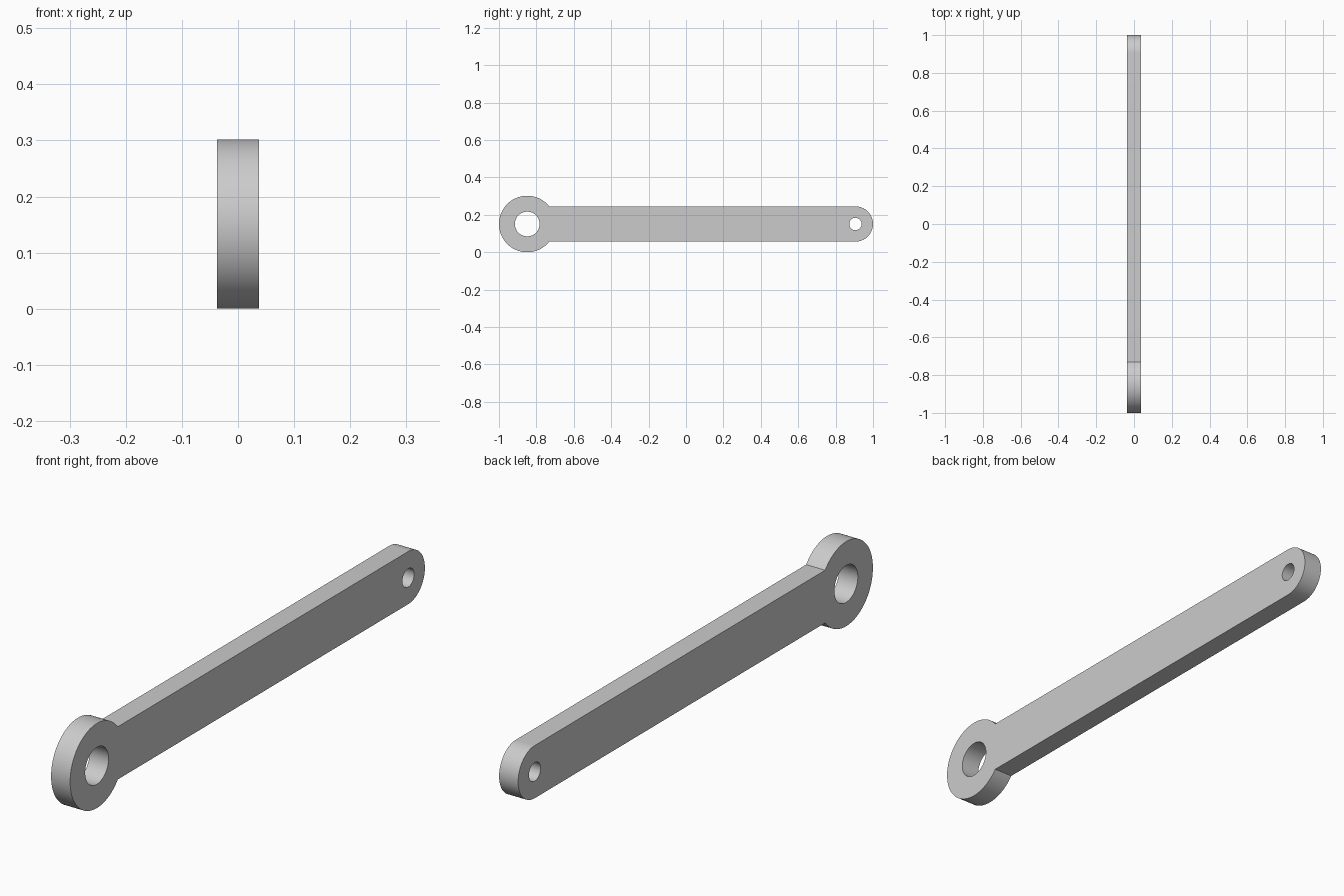
import bpy
import bmesh
from math import asin, cos, sin, pi, radians

cube = bpy.data.objects.get("Cube")
if cube:
    bpy.data.objects.remove(cube, do_unlink=True)

THICK = 0.075
RING_R, RING_HOLE = 0.151, 0.066
BAR_R, BAR_HOLE = 0.094, 0.033
RING_Y, BAR_Y = RING_R - 1, 1 - BAR_R


def arc(cy, r, start, end, steps):
    """Points (y, z) along an arc, both ends included."""
    angles = [start + (end - start) * i / steps for i in range(steps + 1)]
    return [(cy + r * cos(a), RING_R + r * sin(a)) for a in angles]


def add_loop(bm, points):
    verts = [bm.verts.new((-THICK / 2, y, z)) for y, z in points]
    return [bm.edges.new((v, verts[i - 1])) for i, v in enumerate(verts)]


# Outline: big ring meeting a straight bar with a rounded end
meet = asin(BAR_R / RING_R)
outline = (arc(RING_Y, RING_R, meet, 2 * pi - meet, 72)
           + arc(BAR_Y, BAR_R, -pi / 2, pi / 2, 40))

bm = bmesh.new()
edges = add_loop(bm, outline)
# Pin holes at both ends
for cy, r in ((RING_Y, RING_HOLE), (BAR_Y, BAR_HOLE)):
    edges += add_loop(bm, arc(cy, r, 0, 2 * pi, 64)[:-1])

# Fill the profile and give it thickness
bmesh.ops.triangle_fill(bm, edges=edges, use_beauty=True, use_dissolve=False)
sheet = bmesh.ops.extrude_face_region(bm, geom=bm.faces[:], use_keep_orig=True)
top = [g for g in sheet["geom"] if isinstance(g, bmesh.types.BMVert)]
bmesh.ops.translate(bm, verts=top, vec=(THICK, 0, 0))
bmesh.ops.recalc_face_normals(bm, faces=bm.faces[:])
bmesh.ops.dissolve_limit(bm, angle_limit=radians(0.5), verts=[],
                         edges=[e for e in bm.edges if len(e.link_faces) == 2
                                and all(abs(f.normal.x) > 0.9 for f in e.link_faces)])

mesh = bpy.data.meshes.new("link_arm")
bm.to_mesh(mesh)
bm.free()
link_arm = bpy.data.objects.new("link_arm", mesh)
bpy.context.collection.objects.link(link_arm)

# Plain grey metal
grey = bpy.data.materials.new("light_grey")
grey.use_nodes = True
color = (0.6, 0.6, 0.6, 1)
grey.diffuse_color = color
grey.node_tree.nodes["Principled BSDF"].inputs["Base Color"].default_value = color
mesh.materials.append(grey)

# Smooth curved walls, sharp rims
bpy.ops.object.select_all(action="DESELECT")
link_arm.select_set(True)
bpy.context.view_layer.objects.active = link_arm
bpy.ops.object.shade_smooth_by_angle(angle=radians(30))
